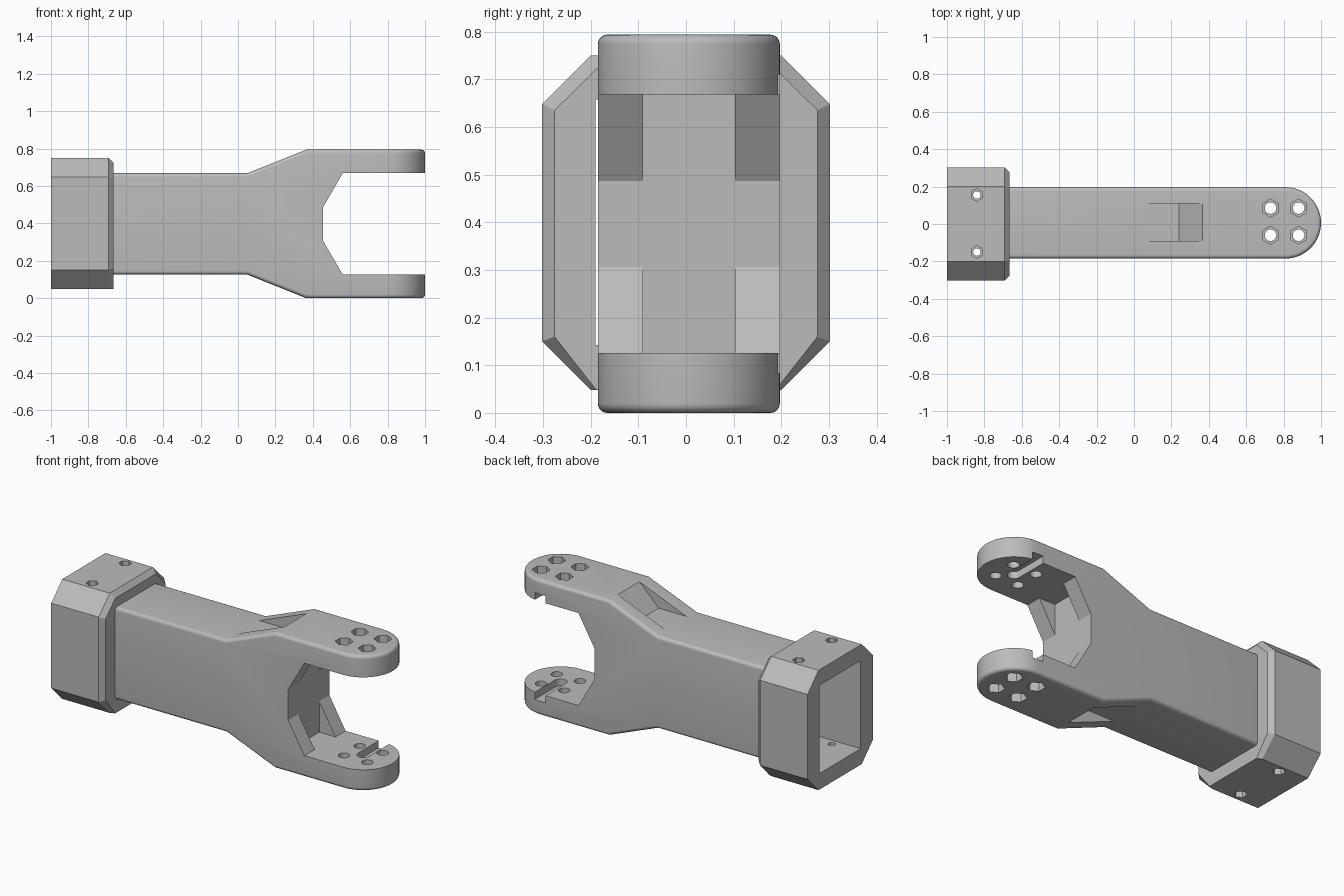
import bpy, bmesh, math

if "Cube" in bpy.data.objects:
    bpy.data.objects.remove(bpy.data.objects["Cube"], do_unlink=True)

# Single plain grey finish
grey = bpy.data.materials.new("plain_grey")
grey.use_nodes = True
COLOUR = (0.5, 0.5, 0.5, 1)
grey.diffuse_color = COLOUR
grey.node_tree.nodes["Principled BSDF"].inputs["Base Color"].default_value = COLOUR

TOP = 0.794          # overall height
MID_Y = 0.006        # body centre line
HALF_W = 0.191       # body half width


def place(axis, p, d):
    return {"x": (d, p[0], p[1]), "y": (p[0], d, p[1]), "z": (p[0], p[1], d)}[axis]


def loft(name, axis, sections):
    """Solid through matching 2D outlines given as (outline, distance)."""
    bm = bmesh.new()
    rings = [[bm.verts.new(place(axis, p, d)) for p in pts] for pts, d in sections]
    n = len(rings[0])
    for a, b in zip(rings, rings[1:]):
        for i in range(n):
            bm.faces.new((a[i], a[(i + 1) % n], b[(i + 1) % n], b[i]))
    bm.faces.new(rings[0])
    bm.faces.new(rings[-1])
    bmesh.ops.recalc_face_normals(bm, faces=bm.faces)
    mesh = bpy.data.meshes.new(name)
    bm.to_mesh(mesh)
    bm.free()
    mesh.materials.append(grey)
    ob = bpy.data.objects.new(name, mesh)
    bpy.context.scene.collection.objects.link(ob)
    return ob


def prism(name, axis, pts, lo, hi):
    return loft(name, axis, [(pts, lo), (pts, hi)])


def rect(x0, x1, y0, y1):
    return [(x0, y0), (x1, y0), (x1, y1), (x0, y1)]


def arc(cx, cy, r, start, end, n):
    return [(cx + r * math.cos(math.radians(start + (end - start) * i / n)),
             cy + r * math.sin(math.radians(start + (end - start) * i / n)))
            for i in range(n + 1)]


def apply(ob, mod):
    bpy.context.view_layer.objects.active = ob
    bpy.ops.object.modifier_apply(modifier=mod.name)


def combine(ob, axis, pts, lo, hi, operation="DIFFERENCE"):
    tool = prism("cutter", axis, pts, lo, hi)
    tool.hide_render = True
    mod = ob.modifiers.new("cut", "BOOLEAN")
    mod.operation, mod.solver, mod.object = operation, "EXACT", tool
    apply(ob, mod)
    bpy.data.objects.remove(tool, do_unlink=True)


def cut_both(ob, axis, pts, lo, hi):
    """Cut once at the top and once mirrored at the bottom."""
    combine(ob, axis, pts, lo, hi)
    if axis == "z":
        combine(ob, axis, pts, TOP - hi, TOP - lo)
    else:
        combine(ob, axis, [(a, TOP - b) for a, b in pts], lo, hi)


def bolt_hole(ob, x, y, top, depth, hex_r, hole_r, bottom):
    """Hexagonal nut pocket with a narrower hole through it."""
    cut_both(ob, "z", arc(x, y, hex_r, 30, 330, 5), top - depth, top + 0.1)
    cut_both(ob, "z", arc(x, y, hole_r, 0, 345, 23), bottom, top + 0.1)


# Body: rounded-end plan crossed with the flared side profile
plan = ([(-0.72, MID_Y + HALF_W), (-0.72, MID_Y - HALF_W)]
        + arc(1 - HALF_W, MID_Y, HALF_W, -90, 90, 32))
body = prism("fork_body", "z", plan, -0.1, 0.9)
upper = [(-0.8, 0.668), (0.05, 0.668), (0.365, TOP), (1.1, TOP)]
side = upper + [(x, TOP - z) for x, z in reversed(upper)]
combine(body, "y", side, -0.5, 0.5, "INTERSECT")
bevel = body.modifiers.new("soft_edges", "BEVEL")
bevel.width, bevel.segments, bevel.limit_method = 0.02, 6, "ANGLE"
bevel.angle_limit = math.radians(40)
apply(body, bevel)

# Fork opening with gussets left at both sides
half = [(0.56, 0.668), (0.455, 0.487)]
opening = [(1.2, 0.668)] + half
opening += [(x, TOP - z) for x, z in reversed(opening)]
combine(body, "y", opening, -0.5, 0.5)
combine(body, "x", rect(-0.09, 0.103, TOP - 0.668, 0.668), 0.455, 1.2)

# Wedge pockets in the ramps
cut_both(body, "y", [(0.04, 0.672), (0.24, 0.672), (0.365, TOP), (0.365, 0.9), (0.04, 0.9)],
         -0.09, 0.11)

# Round-ended slots on the inner arm faces
slot = [(0.845, 0.35), (0.775, 0.35)] + arc(0.81, 0.005, 0.035, 180, 360, 12)
cut_both(body, "z", slot, 0.6, 0.71)

# Arm bolt holes
for hx in (0.73, 0.88):
    for hy in (-0.06, 0.085):
        bolt_hole(body, hx, hy, TOP, 0.06, 0.048, 0.031, 0.6)

# Hollow tube
combine(body, "x", rect(-0.155, 0.165, 0.165, 0.63), -0.9, 0.25)


# Collar: octagonal block with a chamfered inner end
def octagon(w, inner_w, z0, z1, z2, z3):
    right = [(inner_w, z0), (w, z1), (w, z2), (inner_w, z3)]
    return right + [(-y, z) for y, z in reversed(right)]


outer = octagon(0.302, 0.2, 0.048, 0.15, 0.648, 0.75)
inner = octagon(0.276, 0.188, 0.048, 0.16, 0.635, 0.722)
collar = loft("end_collar", "x", [(outer, -1.0), (outer, -0.692), (inner, -0.665)])
combine(collar, "x", rect(-0.19, 0.19, 0.142, 0.658), -1.1, -0.6)

# Collar bolt holes
for hy in (-0.15, 0.155):
    bolt_hole(collar, -0.84, hy, 0.748, 0.045, 0.034, 0.02, 0.6)

# Smooth the curved surfaces, keep hard edges
for ob in (body, collar):
    bpy.ops.object.select_all(action="DESELECT")
    ob.select_set(True)
    bpy.context.view_layer.objects.active = ob
    bpy.ops.object.shade_smooth_by_angle(angle=math.radians(18))
